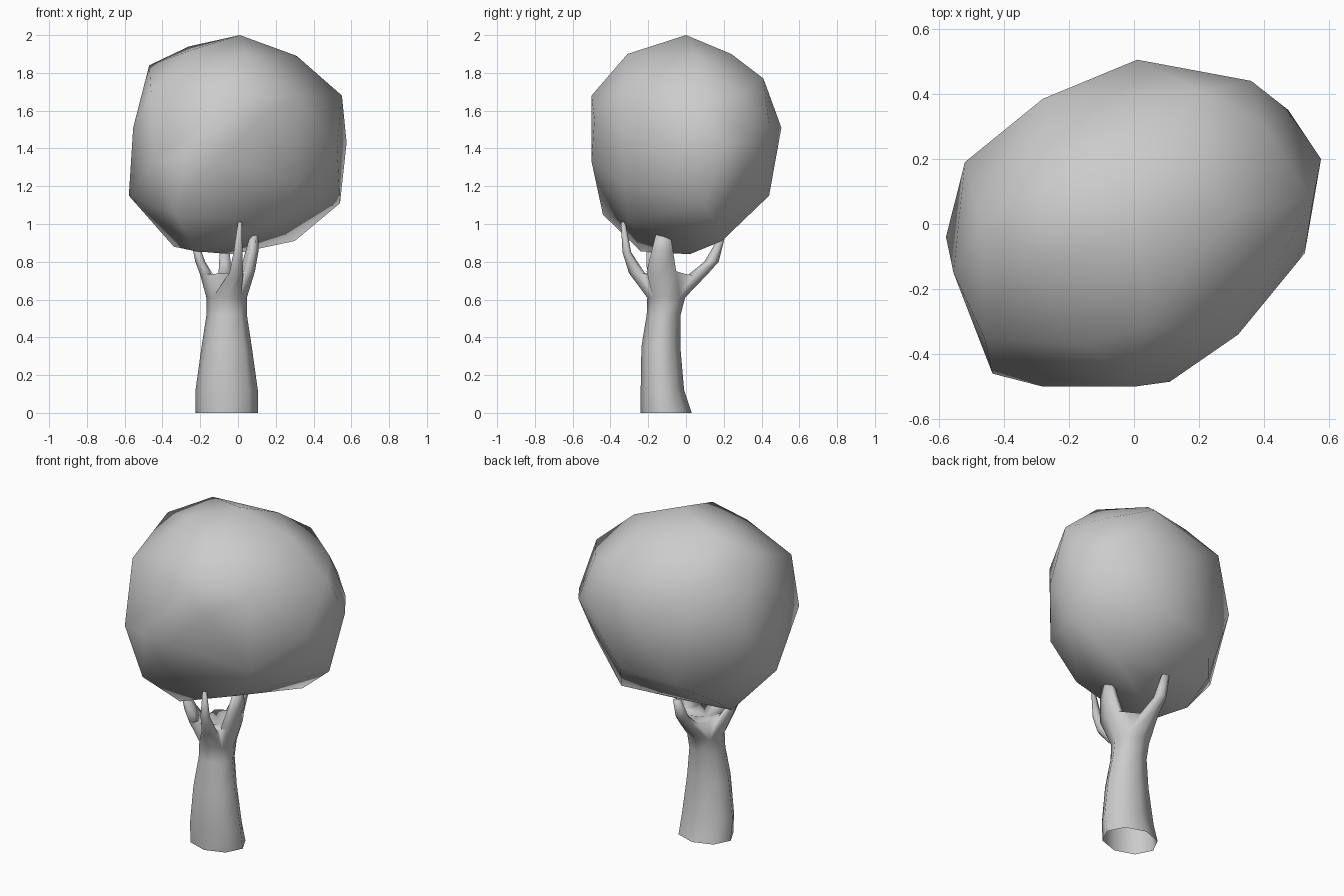
import bpy
import bmesh
import math

if "Cube" in bpy.data.objects:
    bpy.data.objects.remove(bpy.data.objects["Cube"], do_unlink=True)

grey = bpy.data.materials.new("plain grey")
grey.use_nodes = True
colour = (0.6, 0.6, 0.6, 1)
grey.diffuse_color = colour
grey.node_tree.nodes["Principled BSDF"].inputs["Base Color"].default_value = colour


def finish(bm, name):
    """Turn a bmesh into a smooth shaded grey object."""
    bmesh.ops.recalc_face_normals(bm, faces=bm.faces)
    for face in bm.faces:
        face.smooth = True
    mesh = bpy.data.meshes.new(name)
    bm.to_mesh(mesh)
    bm.free()
    mesh.materials.append(grey)
    obj = bpy.data.objects.new(name, mesh)
    bpy.context.collection.objects.link(obj)


def ring(bm, section, sides, start=0.0, waist=1.0):
    """Horizontal ellipse (x, y, z, rx, ry); waist pulls every second corner in."""
    x, y, z, rx, ry = section
    verts = []
    for i in range(sides):
        a = start + 2 * math.pi * i / sides
        pull = waist if i % 2 == 0 else 1
        verts.append(bm.verts.new((x + pull * rx * math.cos(a), y + pull * ry * math.sin(a), z)))
    return verts


def bridge(bm, low, high):
    """Join two rings of equal size with quads."""
    for i in range(len(low)):
        j = (i + 1) % len(low)
        bm.faces.new((low[i], low[j], high[j], high[i]))


# Foliage: a lumpy faceted ball, listed from the crown down to the underside
crown = [(.01, 0, 2), (.31, .05, 1.89), (.1, .24, 1.9), (-.26, .13, 1.94),
         (-.25, -.12, 1.92), (.04, -.31, 1.9)]
shoulder = [(.2, .41, 1.77), (.4, .3, 1.7), (.55, .07, 1.68), (.32, -.34, 1.68), (0, -.5, 1.68),
            (-.47, 0, 1.84), (-.15, -.37, 1.82), (-.46, -.35, 1.7), (-.28, .385, 1.67)]
middle = [(.575, .2, 1.43), (.475, .35, 1.45), (.36, .44, 1.53), (.01, .505, 1.51),
          (-.52, .19, 1.47), (-.555, -.15, 1.51), (-.435, -.46, 1.34), (-.28, -.5, 1.35),
          (-.1, -.5, 1.33), (.11, -.485, 1.55), (.525, -.09, 1.4)]
lower = [(-.578, -.04, 1.15), (-.21, .39, 1.12), (.13, .44, 1.15), (.54, .1, 1.11),
         (.32, -.33, 1.22), (.16, -.3, 1.01), (-.33, -.44, 1.05), (-.35, .22, 1)]
underside = [(.3, .19, .91), (-.34, .05, .88), (-.22, -.24, .855), (-.03, .02, .84)]

bm = bmesh.new()
for point in crown + shoulder + middle + lower + underside:
    bm.verts.new(point)
bmesh.ops.convex_hull(bm, input=bm.verts)
bmesh.ops.delete(bm, geom=[v for v in bm.verts if not v.link_faces], context="VERTS")
finish(bm, "foliage")

# Trunk: eight sided, with an open foot
trunk = [(-.06, -.105, 0, .165, .135), (-.06, -.125, .12, .165, .115),
         (-.06, -.133, .35, .133, .103), (-.06, -.118, .52, .107, .09),
         (-.06, -.105, .61, .107, .1)]
bm = bmesh.new()
rings = [ring(bm, section, 8) for section in trunk]
for low, high in zip(rings, rings[1:]):
    bridge(bm, low, high)

# Crotch between the branches, closed by a shallow cup
foot = rings[-1]
crotch = ring(bm, (-.06, -.105, .735, .13, .145), 8, waist=.5)
floor = bm.verts.new((-.06, -.105, .71))
for i in range(8):
    bm.faces.new((crotch[i], crotch[(i + 1) % 8], floor))

# Branches: left, back, right, front, each growing out of two sides of the fork
branches = [
    [(.05, -.13, .75, .04, .09), (.075, -.125, .86, .034, .065), (.088, -.12, .96, .018, .042)],
    [(-.06, .06, .73, .05, .05), (-.07, .135, .8, .035, .038), (-.07, .185, .92, .025, .018)],
    [(-.165, -.15, .73, .035, .065), (-.2, -.17, .8, .026, .045), (-.23, -.19, .91, .018, .02)],
    [(-.01, -.26, .74, .042, .042), (0, -.313, .85, .027, .023), (.01, -.333, 1.01, .012, .012)],
]
for k, sections in enumerate(branches):
    span = [(2 * k + step) % 8 for step in (-1, 0, 1)]
    previous = [foot[i] for i in span] + [crotch[i] for i in reversed(span)]
    for section in sections:
        current = ring(bm, section, 6, start=math.pi * (k / 2 - 1 / 3))
        bridge(bm, previous, current)
        previous = current
    bm.faces.new(previous)
finish(bm, "trunk_and_branches")
